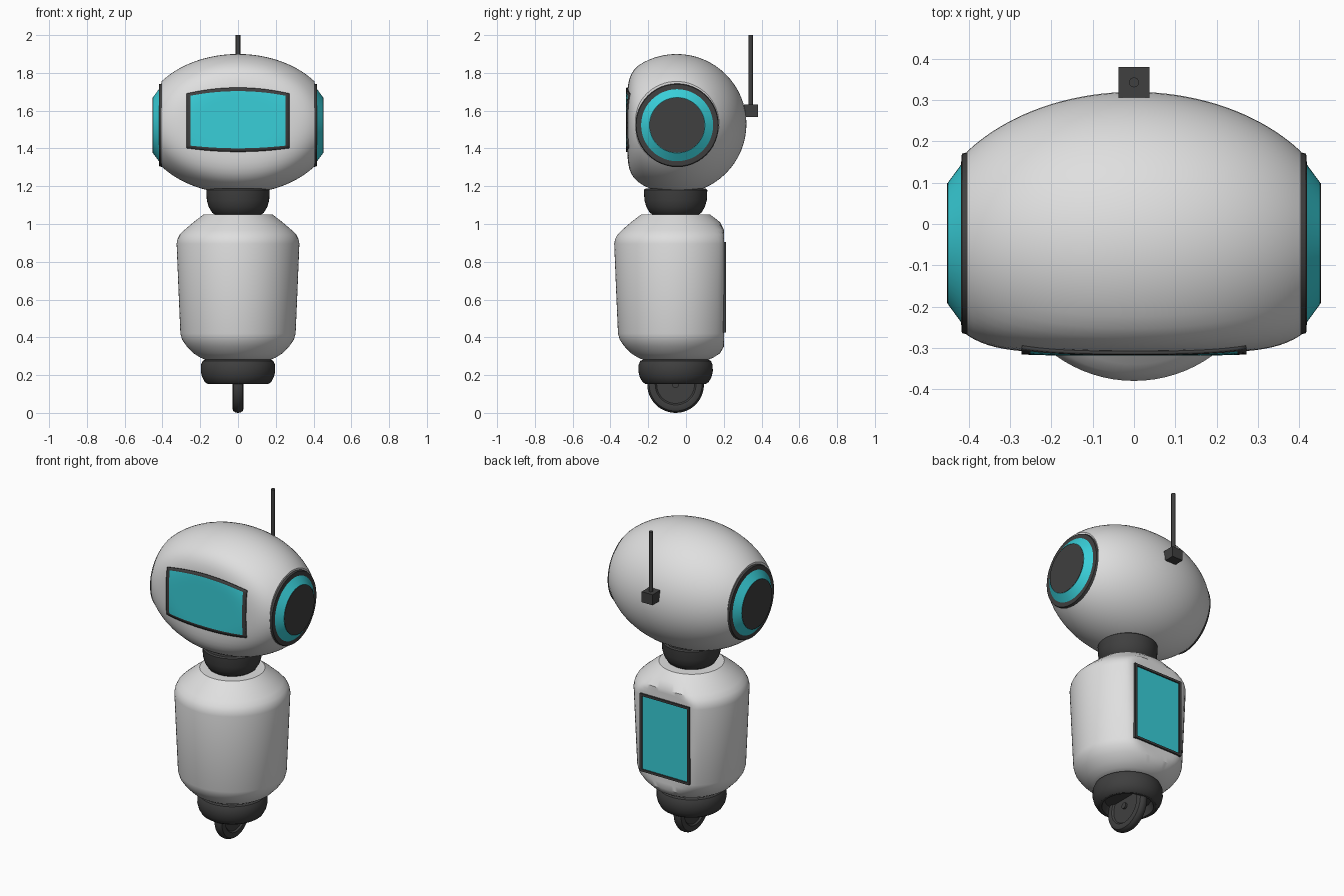
import bpy, bmesh, math
from mathutils import Matrix, Vector

if "Cube" in bpy.data.objects:
    bpy.data.objects.remove(bpy.data.objects["Cube"])

CY = -0.055          # body axis
HC = Vector((0, -0.05, 1.53))   # head centre
HR = Vector((0.51, 0.37, 0.368))  # head radii


def material(name, rgb):
    m = bpy.data.materials.new(name)
    m.diffuse_color = (*rgb, 1)
    m.use_nodes = True
    m.node_tree.nodes["Principled BSDF"].inputs["Base Color"].default_value = m.diffuse_color
    return m


WHITE = material("shell_white", (0.74, 0.74, 0.74))
DARK = material("dark_grey", (0.05, 0.05, 0.05))
TEAL = material("teal_glow", (0.04, 0.62, 0.69))


def finish(bm, name, mats, angle=32):
    bmesh.ops.recalc_face_normals(bm, faces=bm.faces)
    me = bpy.data.meshes.new(name)
    bm.to_mesh(me)
    bm.free()
    for m in mats:
        me.materials.append(m)
    me.shade_smooth()
    me.set_sharp_from_angle(angle=math.radians(angle))
    ob = bpy.data.objects.new(name, me)
    bpy.context.collection.objects.link(ob)
    return ob


def smin(a, b, k):
    """Soft minimum, used to flatten a round side."""
    h = max(k - abs(a - b), 0) / k
    return min(a, b) - h * h * k / 4


def lathe(name, profile, origin, mat, axis='Z', seg=48, shape=None):
    """Revolve (radius, height) points around an axis through origin."""
    bm = bmesh.new()
    rings = []
    for r, h in profile:
        ring = []
        for i in range(seg if r > 1e-6 else 1):
            a = 2 * math.pi * i / seg
            p, q = r * math.cos(a), r * math.sin(a)
            co = Vector((p, q, h) if axis == 'Z' else (h, p, q))
            if shape:
                co = shape(co)
            ring.append(bm.verts.new(co + Vector(origin)))
        rings.append(ring)
    for a, b in zip(rings, rings[1:]):
        for i in range(seg):
            j = (i + 1) % seg
            if len(a) == 1:
                bm.faces.new((a[0], b[i], b[j]))
            elif len(b) == 1:
                bm.faces.new((a[i], a[j], b[0]))
            else:
                bm.faces.new((a[i], a[j], b[j], b[i]))
    return finish(bm, name, [mat])


def box(name, lo, hi, mat):
    bm = bmesh.new()
    lo, hi = Vector(lo), Vector(hi)
    bmesh.ops.create_cube(bm, size=1, matrix=Matrix.Translation((lo + hi) / 2)
                          @ Matrix.Diagonal((*(hi - lo), 1)))
    return finish(bm, name, [mat])


# Head: ellipsoid revolved about x, flat at the ears and softly flat in front
def flatten_face(co):
    if co.y < 0:
        co.y = -smin(-co.y, 0.26, 0.08)
    return co


N = 36
limit = math.asin(0.405 / HR.x)
prof = [(0, -0.405)]
for i in range(N + 1):
    t = -limit + 2 * limit * i / N
    prof.append((HR.y * math.cos(t), HR.x * math.sin(t)))
prof.append((0, 0.405))
lathe("head", prof, HC, WHITE, 'X', 64, flatten_face)

# Face screen: curved plate hugging the head, outer cells form the frame
def face_y(x, z):
    d = 1 - (x / HR.x) ** 2 - ((z - HC.z) / HR.z) ** 2
    return HC.y - smin(HR.y * math.sqrt(max(d, 0)), 0.26, 0.08)


bm = bmesh.new()
us = [-0.272] + [-0.25 + 0.5 * i / 20 for i in range(21)] + [0.272]
vs = [0, 0.055] + [0.055 + 0.89 * i / 10 for i in range(1, 11)] + [1]
grid = []
for u in us:
    c = 1 - (u / 0.272) ** 2
    z0, z1 = 1.402 - 0.02 * c, 1.69 + 0.032 * c
    col = []
    for v in vs:
        z = z0 + (z1 - z0) * v
        col.append(bm.verts.new((u, face_y(u, z) - 0.004, z)))
    grid.append(col)
for i in range(len(us) - 1):
    for j in range(len(vs) - 1):
        f = bm.faces.new((grid[i][j], grid[i + 1][j], grid[i + 1][j + 1], grid[i][j + 1]))
        rim = i in (0, len(us) - 2) or j in (0, len(vs) - 2)
        f.material_index = 1 if rim else 0
screen = finish(bm, "face_screen", [TEAL, DARK])
sol = screen.modifiers.new("thickness", 'SOLIDIFY')
sol.thickness = 0.008
sol.offset = 0

# Ears: dark ring, tapered teal light and dark cap on both sides
for side, s in (("left", -1), ("right", 1)):
    o = (0, -0.047, 1.523)
    lathe(side + "_ear_ring", [(0, s * 0.38), (0.215, s * 0.39), (0.223, s * 0.397),
          (0.217, s * 0.417), (0.19, s * 0.419), (0, s * 0.419)], o, DARK, 'X')
    lathe(side + "_ear_light", [(0, s * 0.41), (0.192, s * 0.418),
          (0.147, s * 0.451), (0, s * 0.451)], o, TEAL, 'X')
    lathe(side + "_ear_cap", [(0, s * 0.447), (0.146, s * 0.447),
          (0.146, s * 0.453), (0, s * 0.453)], o, DARK, 'X')

# Antenna
box("antenna_mount", (-0.037, 0.306, 1.567), (0.037, 0.38, 1.632), DARK)
lathe("antenna_rod", [(0, 1.6), (0.012, 1.6), (0.012, 2.0), (0, 2.0)],
      (0, 0.343, 0), DARK, seg=16)

# Neck
lathe("neck", [(0, 1.045), (0.115, 1.045), (0.137, 1.06), (0.155, 1.09), (0.165, 1.125),
               (0.168, 1.18), (0.16, 1.187), (0, 1.187)], (0, CY, 0), DARK)


# Torso: lathed shell with a flattened back
def flatten_back(co):
    if co.y > 0:
        co.y = smin(co.y, 0.257, 0.02)
    return co


lathe("torso", [(0, 1.05), (0.183, 1.05), (0.235, 1.01), (0.285, 0.967), (0.308, 0.944),
                (0.32, 0.92), (0.325, 0.895), (0.315, 0.65), (0.305, 0.42), (0.296, 0.388),
                (0.272, 0.353), (0.235, 0.315), (0.2, 0.293), (0.17, 0.28), (0, 0.28)],
      (0, CY, 0), WHITE, seg=80, shape=flatten_back)

# Back panel with a raised frame
W, Z0, Z1, T = 0.168, 0.425, 0.905, 0.014
box("back_panel", (-W + 0.005, 0.196, Z0 + 0.005), (W - 0.005, 0.2045, Z1 - 0.005), TEAL)
for name, x0, x1, z0, z1 in (("left", -W, -W + T, Z0, Z1), ("right", W - T, W, Z0, Z1),
                             ("bottom", -W + T, W - T, Z0, Z0 + T),
                             ("top", -W + T, W - T, Z1 - T, Z1)):
    box("back_frame_" + name, (x0, 0.185, z0), (x1, 0.212, z1), DARK)

# Base collar, hollow underneath
lathe("base_collar", [(0, 0.283), (0.17, 0.283), (0.187, 0.275), (0.196, 0.255), (0.197, 0.22),
                      (0.19, 0.19), (0.175, 0.163), (0.16, 0.153), (0.145, 0.153),
                      (0.13, 0.2), (0, 0.2)], (0, CY, 0), DARK)

# Wheel and axle
half = [(0, 0.018), (0.1, 0.018), (0.108, 0.027), (0.125, 0.03), (0.14, 0.025), (0.148, 0.013)]
lathe("wheel", half + [(0.15, 0)] + [(r, -x) for r, x in reversed(half)],
      (0, CY, 0.15), DARK, 'X')
lathe("axle", [(0, -0.03), (0.018, -0.03), (0.018, 0.03), (0, 0.03)],
      (0, CY, 0.15), DARK, 'X', 16)
